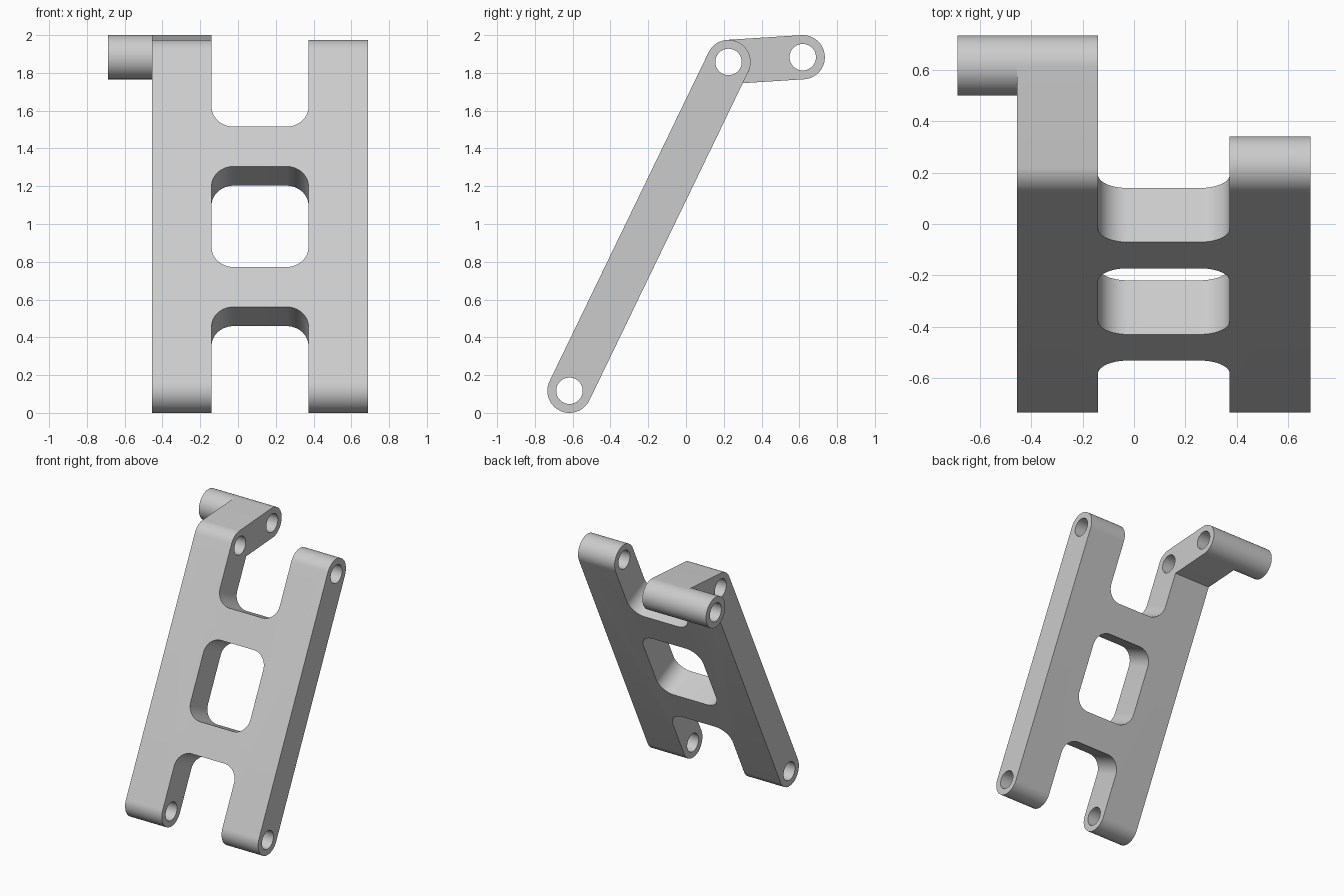
import bpy
import bmesh
from math import cos, sin, pi, atan2
from mathutils import Vector

cube = bpy.data.objects.get("Cube")
if cube:
    bpy.data.objects.remove(cube, do_unlink=True)

grey = bpy.data.materials.new("plain grey")
grey.use_nodes = True
colour = (0.6, 0.6, 0.6, 1)
grey.diffuse_color = colour
grey.node_tree.nodes["Principled BSDF"].inputs["Base Color"].default_value = colour

# Pivot centres in the side plane (y, z)
R, HOLE = 0.117, 0.07
low, high, tip = Vector((-0.617, 0.117)), Vector((0.225, 1.858)), Vector((0.618, 1.883))
left_edge, slot_left, slot_right, right_edge, tube_end = -0.455, -0.14, 0.373, 0.687, -0.687
length = (high - low).length
slope = atan2(*(high - low).yx)
arm_slope = atan2(*(tip - high).yx)


def arc(centre, radius, start, end, steps=32):
    return [Vector((centre[0] + radius * cos(start + (end - start) * i / steps),
                    centre[1] + radius * sin(start + (end - start) * i / steps)))
            for i in range(steps + 1)]


def circle(centre, radius):
    return arc(centre, radius, 0, 2 * pi, 64)[:-1]


def prism(name, points, depth):
    """Extrude a closed loop of 3D points along a vector."""
    bm = bmesh.new()
    face = bm.faces.new([bm.verts.new(p) for p in points])
    new = bmesh.ops.extrude_face_region(bm, geom=[face])["geom"]
    bmesh.ops.translate(bm, vec=depth, verts=[v for v in new if isinstance(v, bmesh.types.BMVert)])
    bmesh.ops.recalc_face_normals(bm, faces=bm.faces)
    mesh = bpy.data.meshes.new(name)
    bm.to_mesh(mesh)
    bm.free()
    mesh.materials.append(grey)
    obj = bpy.data.objects.new(name, mesh)
    bpy.context.collection.objects.link(obj)
    return obj


def side_prism(name, profile, x0, x1):
    return prism(name, [(x0, p.x, p.y) for p in profile], Vector((x1 - x0, 0, 0)))


def rounded_slot(name, s0, s1):
    """Rounded rectangle cutter, square to the sloping plate."""
    along = Vector((0, cos(slope), sin(slope)))
    normal = Vector((0, -sin(slope), cos(slope)))
    origin = Vector((0, low.x, low.y)) - normal * 0.3
    xa, xb, sa, sb = slot_left + R, slot_right - R, s0 + R, s1 - R
    loop = []
    for i, corner in enumerate(((xb, sb), (xa, sb), (xa, sa), (xb, sa))):
        loop += arc(corner, R, i * pi / 2, (i + 1) * pi / 2, 16)
    return prism(name, [origin + Vector((p.x, 0, 0)) + along * p.y for p in loop], normal * 0.6)


def cut(obj, cutters):
    bpy.context.view_layer.objects.active = obj
    for cutter in cutters:
        cutter.hide_render = True
        mod = obj.modifiers.new("cut", "BOOLEAN")
        mod.operation, mod.solver, mod.object = "DIFFERENCE", "EXACT", cutter
        bpy.ops.object.modifier_apply(modifier=mod.name)
        bpy.data.objects.remove(cutter, do_unlink=True)


def bore(centre):
    return side_prism("bore_cutter", circle(centre, HOLE), -1, 1)


# Sloping plate: round-ended section with pivot bores, window and end notches
section = (arc(low, R, slope + pi / 2, slope + 3 * pi / 2)
           + arc(high, R, slope - pi / 2, slope + pi / 2))
plate = side_prism("sloping_plate", section, left_edge, right_edge)
bar_start, bar_end = 0.437, 0.671
cut(plate, [rounded_slot("lower_notch_cutter", -0.6, bar_start),
            rounded_slot("window_cutter", bar_end, length - bar_end),
            rounded_slot("upper_notch_cutter", length - bar_start, length + 0.6),
            bore(low), bore(high)])

# Short arm: seated against the round top of the plate, round at its tip
back, down = slope - pi / 2, arm_slope - pi / 2
corner_angle, corner_reach = (back + down) / 2, R / cos((back - down) / 2)
corner = high + corner_reach * Vector((cos(corner_angle), sin(corner_angle)))
arm_profile = (arc(tip, R, down, arm_slope + pi / 2)
               + arc(high, R, arm_slope + pi / 2, back) + [corner])
arm = side_prism("short_arm", arm_profile, left_edge, slot_left)
cut(arm, [bore(tip)])

# Hollow tube projecting sideways from the arm tip
tube = side_prism("side_tube", circle(tip, R), tube_end, left_edge)
cut(tube, [bore(tip)])

# Smooth curved walls, crisp rims
for obj in (plate, arm, tube):
    bpy.ops.object.select_all(action="DESELECT")
    obj.select_set(True)
    bpy.context.view_layer.objects.active = obj
    bpy.ops.object.shade_smooth_by_angle(angle=pi / 6)
